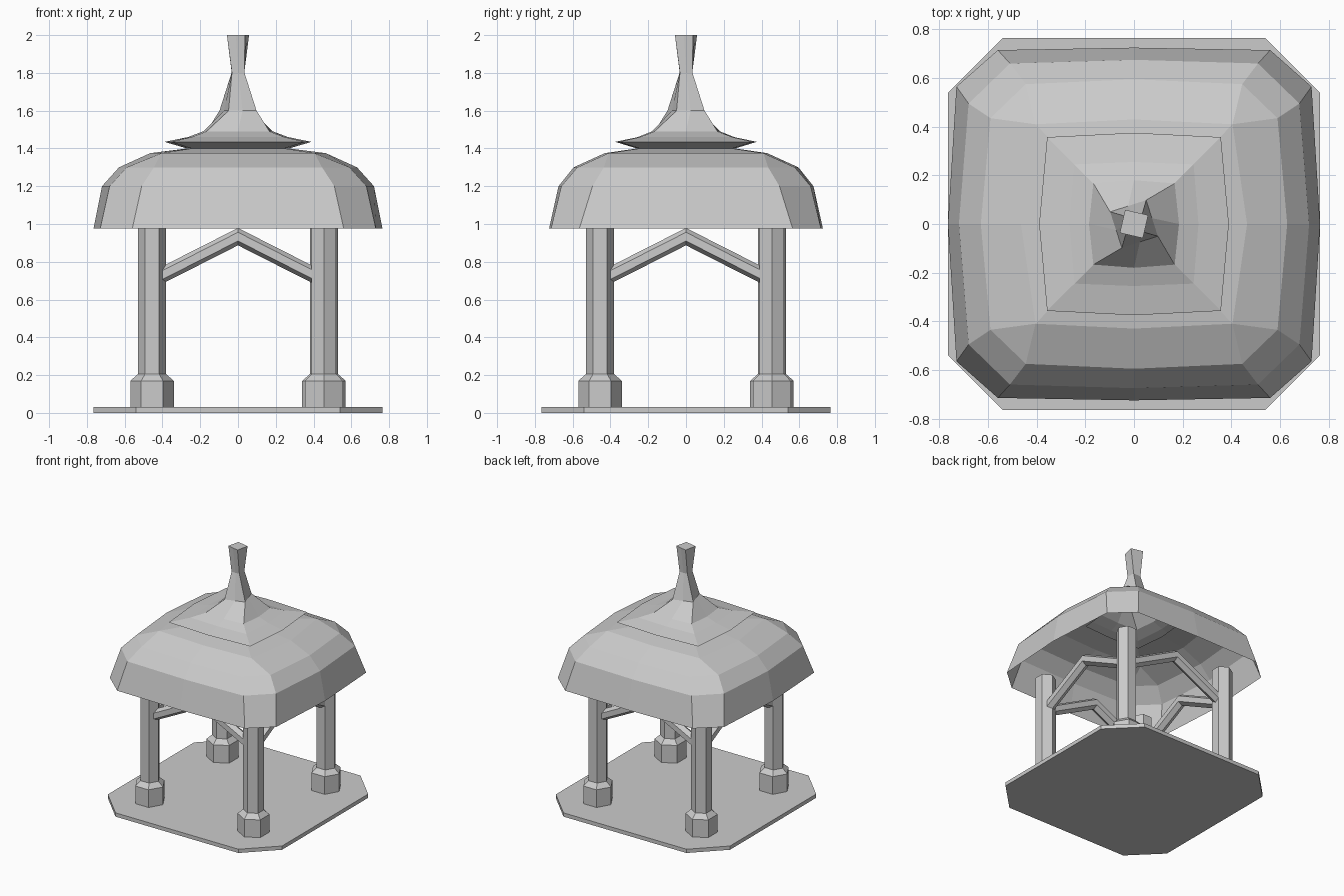
import bpy
import bmesh
from math import cos, sin, pi, radians
from mathutils import Vector

default = bpy.data.objects.get("Cube")
if default:
    bpy.data.objects.remove(default, do_unlink=True)

# One plain stone colour
stone = bpy.data.materials.new("grey_stone")
stone.use_nodes = True
grey = (0.6, 0.6, 0.6, 1)
stone.diffuse_color = grey
stone.node_tree.nodes["Principled BSDF"].inputs["Base Color"].default_value = grey


def loft(name, rings, cap_start=True, cap_end=True):
    """Skin a list of equal-length point rings into a flat-shaded object."""
    bm = bmesh.new()
    rows = [[bm.verts.new(p) for p in ring] for ring in rings]
    n = len(rows[0])
    for low, high in zip(rows, rows[1:]):
        for i in range(n):
            j = (i + 1) % n
            bm.faces.new((low[i], low[j], high[j], high[i]))
    if cap_start:
        bm.faces.new(rows[0][::-1])
    if cap_end:
        bm.faces.new(rows[-1])
    bmesh.ops.remove_doubles(bm, verts=bm.verts, dist=0.0005)
    if cap_start and cap_end:
        bmesh.ops.recalc_face_normals(bm, faces=bm.faces)
    mesh = bpy.data.meshes.new(name)
    bm.to_mesh(mesh)
    bm.free()
    mesh.materials.append(stone)
    obj = bpy.data.objects.new(name, mesh)
    bpy.context.collection.objects.link(obj)
    return obj


def four_way(quarter, z):
    """Mirror first-quadrant points (from +x axis to +y axis) into a full ring."""
    half = quarter + [(-x, y) for x, y in quarter[-2::-1]]
    full = half + [(x, -y) for x, y in half[-2:0:-1]]
    return [(x, y, z) for x, y in full]


def hexagon(centre, radius, z, turn):
    return [(centre[0] + radius * cos(turn + i * pi / 3),
             centre[1] + radius * sin(turn + i * pi / 3), z) for i in range(6)]


def twisted_square(radius, z, degrees):
    """Square ring with edge midpoints, starting at the +x edge."""
    points = []
    for i in range(8):
        a = i * pi / 4 + radians(degrees)
        r = radius if i % 2 else radius * cos(pi / 4)
        points.append((r * cos(a), r * sin(a), z))
    return points


# Platform with cut corners
E, C = 0.765, 0.54
loft("platform", [four_way([(E, 0), (E, C), (C, E), (0, E)], z) for z in (0, 0.03)])

# Hexagonal posts and footings, each turned a quarter from its neighbour
P = 0.455
corners = {"front_right": (-P, -P), "front_left": (P, -P),
           "back_left": (P, P), "back_right": (-P, P)}
for label, c in corners.items():
    turn = 0 if c[0] * c[1] > 0 else pi / 2
    loft(label + "_post", [hexagon(c, 0.075, z, turn) for z in (0.1, 0.975)])
    footing = ((0.115, 0.03), (0.115, 0.17), (0.075, 0.205))
    loft(label + "_footing", [hexagon(c, r, z, turn) for r, z in footing])

# Peaked hexagonal braces between neighbouring posts
for label, quarter_turn in (("front", 0), ("left", 1), ("back", 2), ("right", 3)):
    rings = []
    for x, z in ((-0.41, 0.725), (0, 0.933), (0.41, 0.725)):
        rings.append([Vector((x, -P + 0.041 * sin(i * pi / 3), z + 0.046 * cos(i * pi / 3)))
                      for i in range(6)])
    brace = loft(label + "_brace", rings)
    brace.rotation_euler.z = quarter_turn * pi / 2

# Domed roof shell: x-side middle, two corner points, y-side middle, height
dome = [
    ((0.765, 0), (0.73, 0.565), (0.56, 0.715), (0, 0.725), 0.975),
    ((0.72, 0), (0.68, 0.495), (0.51, 0.66), (0, 0.675), 1.2),
    ((0.63, 0), (0.59, 0.435), (0.445, 0.575), (0, 0.595), 1.3),
    ((0.465, 0), (0.405, 0.41), (0.405, 0.41), (0, 0.43), 1.375),
    ((0.27, 0), (0.245, 0.245), (0.245, 0.245), (0, 0.26), 1.4),
]
loft("roof_dome", [four_way(list(row[:4]), row[4]) for row in dome], False, False)

# Flared upper roof drawn up into a twisted finial
cap = [(0.27, 0.245, 0.26, 1.4), (0.39, 0.357, 0.375, 1.435),
       (0.265, 0.245, 0.255, 1.46), (0.185, 0.167, 0.18, 1.49)]
rings = [four_way([(mx, 0), (k, k), (0, my)], z) for mx, k, my, z in cap]
rings += [twisted_square(0.11, 1.6, 18), twisted_square(0.047, 1.8, 2),
          twisted_square(0.069, 2.0, -13)]
loft("upper_roof_and_finial", rings, False, True)
